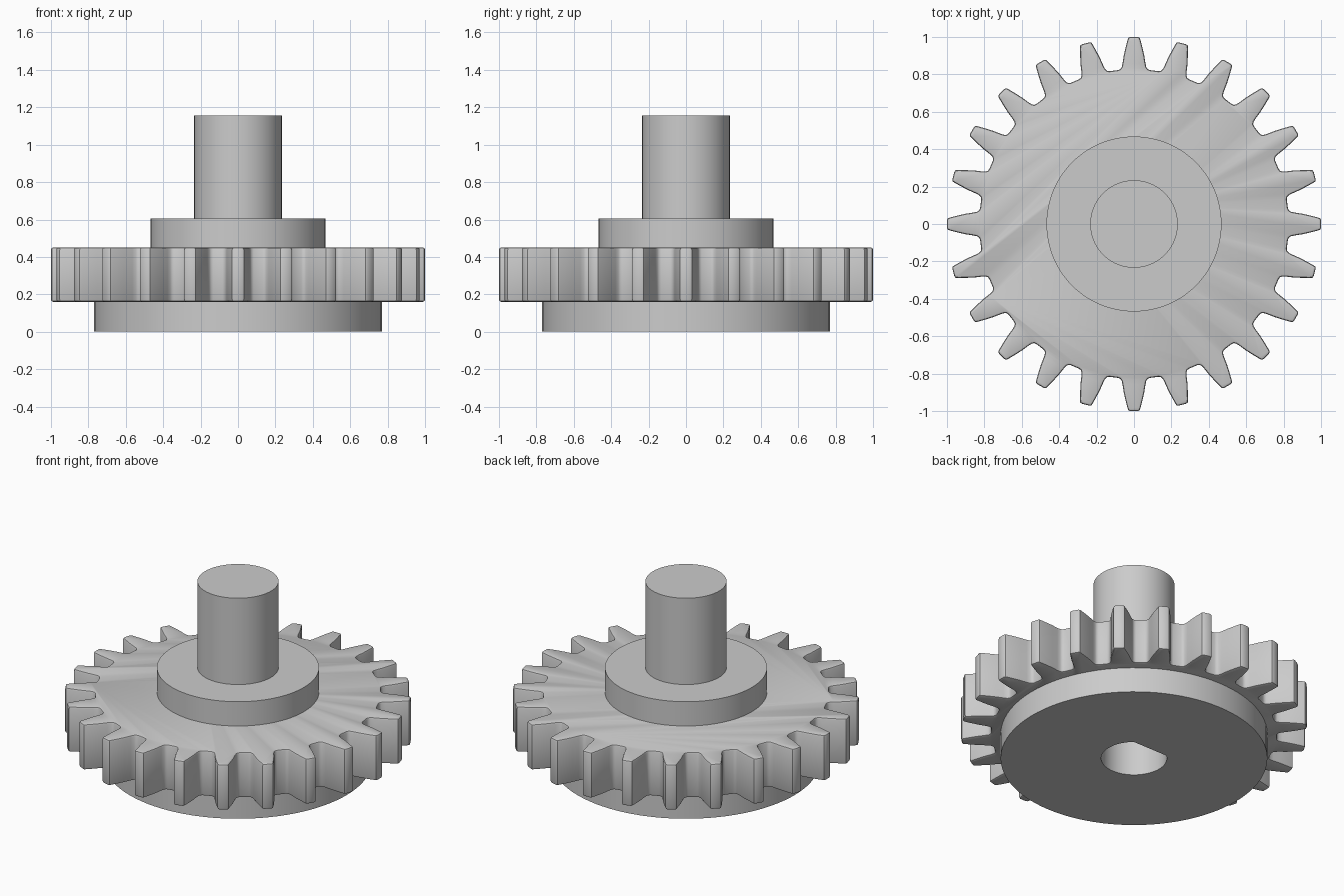
import bpy, bmesh, math
from mathutils import Vector

if "Cube" in bpy.data.objects:
    bpy.data.objects.remove(bpy.data.objects["Cube"])

TEETH = 24
FLANK = [(0.022, 1.0), (0.031, 0.995), (0.036, 0.98), (0.046, 0.94), (0.055, 0.90),
         (0.061, 0.86), (0.066, 0.838), (0.073, 0.828), (0.084, 0.823)]

steel = bpy.data.materials.new("grey steel")
steel.diffuse_color = (0.6, 0.6, 0.6, 1)
steel.use_nodes = True
steel.node_tree.nodes["Principled BSDF"].inputs["Base Color"].default_value = steel.diffuse_color


def circle(r, n=96):
    return [Vector((r * math.cos(2 * math.pi * i / n), r * math.sin(2 * math.pi * i / n)))
            for i in range(n)]


def loft(name, layers):
    """Join outlines, given as (z, points), into a closed solid."""
    bm = bmesh.new()
    rings = [[bm.verts.new((p.x, p.y, z)) for p in pts] for z, pts in layers]
    n = len(rings[0])
    for low, high in zip(rings, rings[1:]):
        for i in range(n):
            j = (i + 1) % n
            bm.faces.new((low[i], low[j], high[j], high[i]))
    bm.faces.new(rings[0][::-1])
    bm.faces.new(rings[-1])
    bmesh.ops.recalc_face_normals(bm, faces=bm.faces)
    mesh = bpy.data.meshes.new(name)
    bm.to_mesh(mesh)
    bm.free()
    mesh.materials.append(steel)
    ob = bpy.data.objects.new(name, mesh)
    bpy.context.collection.objects.link(ob)
    return ob


def gear_outline():
    tooth = [(x, y) for x, y in FLANK[::-1]] + [(-x, y) for x, y in FLANK]
    pts = []
    for k in range(TEETH):
        a = 2 * math.pi * k / TEETH
        c, s = math.cos(a), math.sin(a)
        pts += [Vector((x * c - y * s, x * s + y * c)) for x, y in tooth]
    return pts


def inset(pts, d):
    """Move a counter-clockwise outline inwards along its corner normals."""
    out = []
    for i, p in enumerate(pts):
        t = (p - pts[i - 1]).normalized() + (pts[(i + 1) % len(pts)] - p).normalized()
        t.normalize()
        out.append(p + Vector((-t.y, t.x)) * d)
    return out


# Toothed wheel with softened top and bottom rims
rim = gear_outline()
gear = loft("toothed_wheel", [(0.16, inset(rim, 0.012)), (0.1635, inset(rim, 0.0035)),
                              (0.172, rim), (0.438, rim),
                              (0.4465, inset(rim, 0.0035)), (0.45, inset(rim, 0.012))])

# Base flange, hub collar and shaft
flange = loft("base_flange", [(0, circle(0.77)), (0.16, circle(0.77))])
collar = loft("hub_collar", [(0.45, circle(0.468)), (0.605, circle(0.468))])
shaft = loft("shaft", [(0.605, circle(0.234)), (1.155, circle(0.234))])

# D-shaped bore with its flat towards the back
bore = [Vector((p.x, min(p.y, 0.145))) for p in circle(0.19)]
cutter = loft("bore_cutter", [(-0.1, bore), (0.7, bore)])
cutter.hide_render = True
cutter.hide_set(True)
for part in (flange, gear, collar):
    mod = part.modifiers.new("bore", 'BOOLEAN')
    mod.operation = 'DIFFERENCE'
    mod.solver = 'EXACT'
    mod.object = cutter
    bpy.context.view_layer.objects.active = part
    bpy.ops.object.modifier_apply(modifier=mod.name)
bpy.data.objects.remove(cutter)

# Smooth the curved walls, keep the edges crisp
for part in (flange, gear, collar, shaft):
    bpy.ops.object.select_all(action='DESELECT')
    part.select_set(True)
    bpy.context.view_layer.objects.active = part
    bpy.ops.object.shade_smooth_by_angle(angle=math.radians(30))
